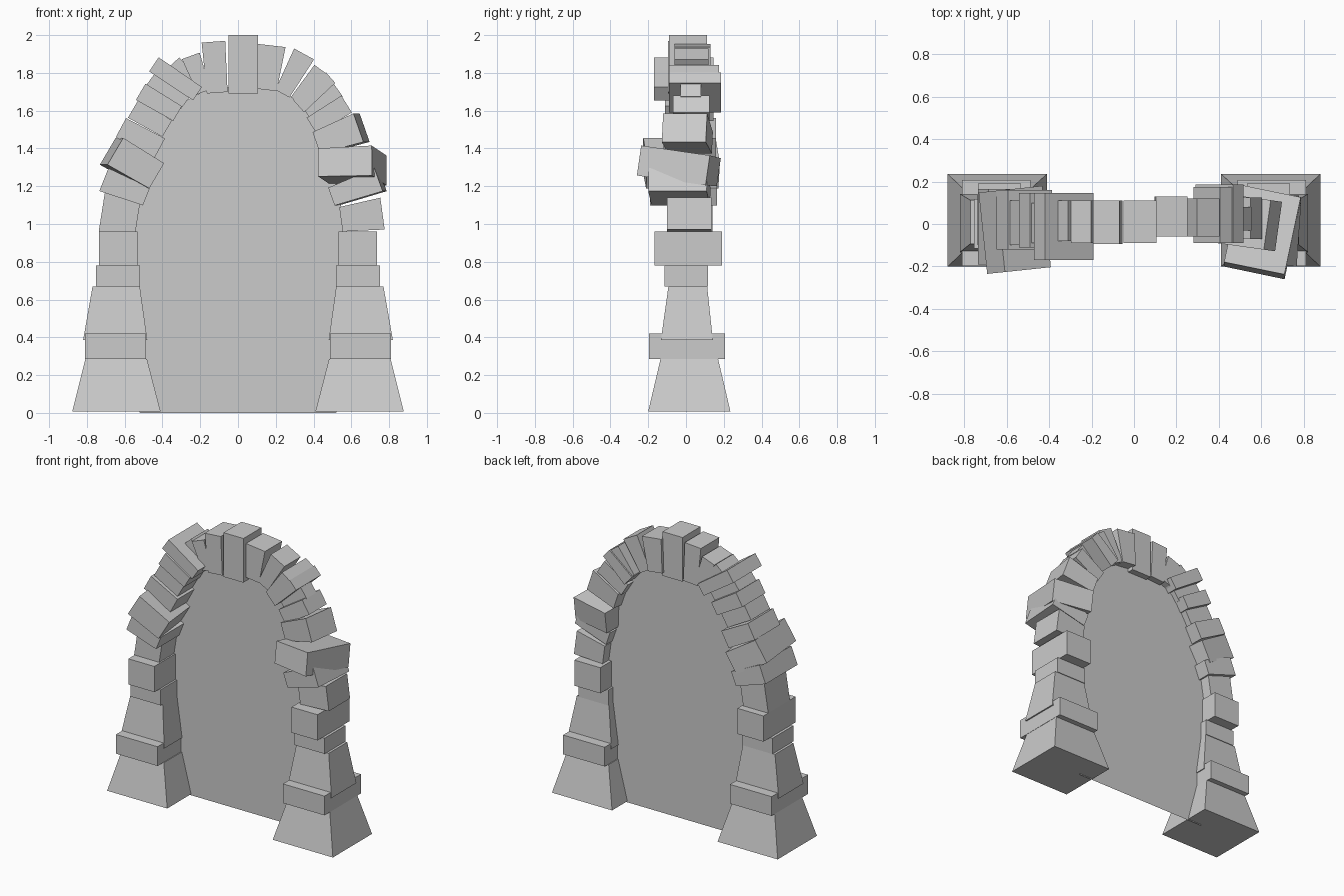
import bpy, math
from mathutils import Vector, Matrix

FACES = [(0, 1, 2, 3), (7, 6, 5, 4), (0, 4, 5, 1), (1, 5, 6, 2), (2, 6, 7, 3), (3, 7, 4, 0)]


def make(name, verts, faces):
    import bmesh
    me = bpy.data.meshes.new(name)
    me.from_pydata([tuple(v) for v in verts], [], faces)
    bm = bmesh.new()
    bm.from_mesh(me)
    bmesh.ops.recalc_face_normals(bm, faces=bm.faces)
    bm.to_mesh(me)
    bm.free()
    ob = bpy.data.objects.new(name, me)
    bpy.context.collection.objects.link(ob)
    return ob


def rect(x0, x1, y0, y1, z):
    return [(x0, y0, z), (x1, y0, z), (x1, y1, z), (x0, y1, z)]


def wedge(name, ox, oz, ix, iz, wo, wi, y0, y1, yaw=0, pitch=0):
    """Wedge stone from outer mid-point to inner mid-point, with end widths and depth range."""
    o, i = Vector((ox, 0, oz)), Vector((ix, 0, iz))
    d = (o - i).normalized()
    n = Vector((-d.z, 0, d.x))
    quad = [o + n * wo / 2, o - n * wo / 2, i - n * wi / 2, i + n * wi / 2]
    verts = [q + Vector((0, y, 0)) for y in (y0, y1) for q in quad]
    c = (o + i) / 2 + Vector((0, (y0 + y1) / 2, 0))
    rot = Matrix.Rotation(math.radians(yaw), 3, 'Z') @ Matrix.Rotation(math.radians(pitch), 3, 'X')
    make(name, [c + rot @ (v - c) for v in verts], FACES)


# Pillar blocks: bottom x0,x1,y0,y1,z then top x0,x1,y0,y1,z
pillar = {
    "base": (.41, .877, -.2, .235, .008, .482, .808, -.135, .17, .285),
    "slab": (.487, .81, -.197, .207, .285, .487, .81, -.197, .207, .42),
    "shaft": (.48, .82, -.133, .142, .385, .52, .77, -.093, .112, .67),
    "collar": (.52, .753, -.115, .117, .67, .52, .753, -.115, .117, .78),
    "capital": (.533, .735, -.167, .19, .78, .533, .735, -.167, .19, .96),
}
for part, p in pillar.items():
    for side, s in (("left", -1), ("right", 1)):
        vs = rect(*p[:5]) + rect(*p[5:])
        make(f"{side}_{part}", [(s * x, y, z) for x, y, z in vs], FACES)

# Arch stones, bottom to top
left = [
    (-.72, 1.07, -.53, 1.04, .22, .16, -.10, .14),
    (-.71, 1.235, -.485, 1.145, .13, .10, -.19, .165),
    (-.67, 1.385, -.45, 1.255, .165, .155, -.22, .165, 6),
    (-.62, 1.51, -.415, 1.40, .115, .12, -.12, .16),
    (-.555, 1.61, -.375, 1.505, .11, .10, -.10, .11),
    (-.515, 1.70, -.32, 1.585, .10, .09, -.11, .145),
    (-.46, 1.77, -.28, 1.64, .11, .08, -.09, .10),
    (-.445, 1.845, -.215, 1.69, .09, .085, -.17, .145),
    (-.34, 1.855, -.20, 1.70, .08, .06, -.08, .11),
    (-.25, 1.89, -.18, 1.70, .10, .07, -.09, .11),
    (-.13, 1.965, -.11, 1.695, .125, .11, -.095, .11),
]
right = [
    (.765, 1.055, .545, 1.025, .17, .13, -.10, .135),
    (.755, 1.235, .505, 1.145, .13, .10, -.19, .12, -4),
    (.75, 1.31, .46, 1.30, .16, .15, -.225, .15, -12, -8),
    (.655, 1.51, .43, 1.43, .16, .12, -.11, .125, -8),
    (.575, 1.635, .39, 1.52, .105, .10, -.07, .125),
    (.53, 1.71, .36, 1.59, .085, .08, -.03, .08),
    (.49, 1.775, .32, 1.625, .075, .09, -.09, .185),
    (.435, 1.82, .31, 1.65, .075, .075, -.09, .175),
    (.35, 1.90, .235, 1.69, .12, .085, -.06, .12),
    (.177, 1.945, .15, 1.71, .15, .11, -.06, .13),
]
for side, stones in (("left", left), ("right", right)):
    for k, s in enumerate(stones):
        wedge(f"{side}_arch_stone_{k + 1}", *s)

# Keystone
make("keystone", rect(-.05, .105, -.09, .11, 1.69) + rect(-.05, .105, -.09, .11, 2.0), FACES)

# Flat panel filling the opening
outline = [(-.52, 0), (.52, 0), (.55, .45), (.57, .95), (.54, 1.13), (.48, 1.36), (.40, 1.54),
           (.31, 1.66), (.2, 1.715), (0, 1.73), (-.17, 1.71), (-.28, 1.65), (-.40, 1.48),
           (-.47, 1.28), (-.54, 1.08), (-.57, .95), (-.55, .45)]
make("doorway_panel", [(x, .065, z) for x, z in outline], [tuple(range(len(outline)))])
